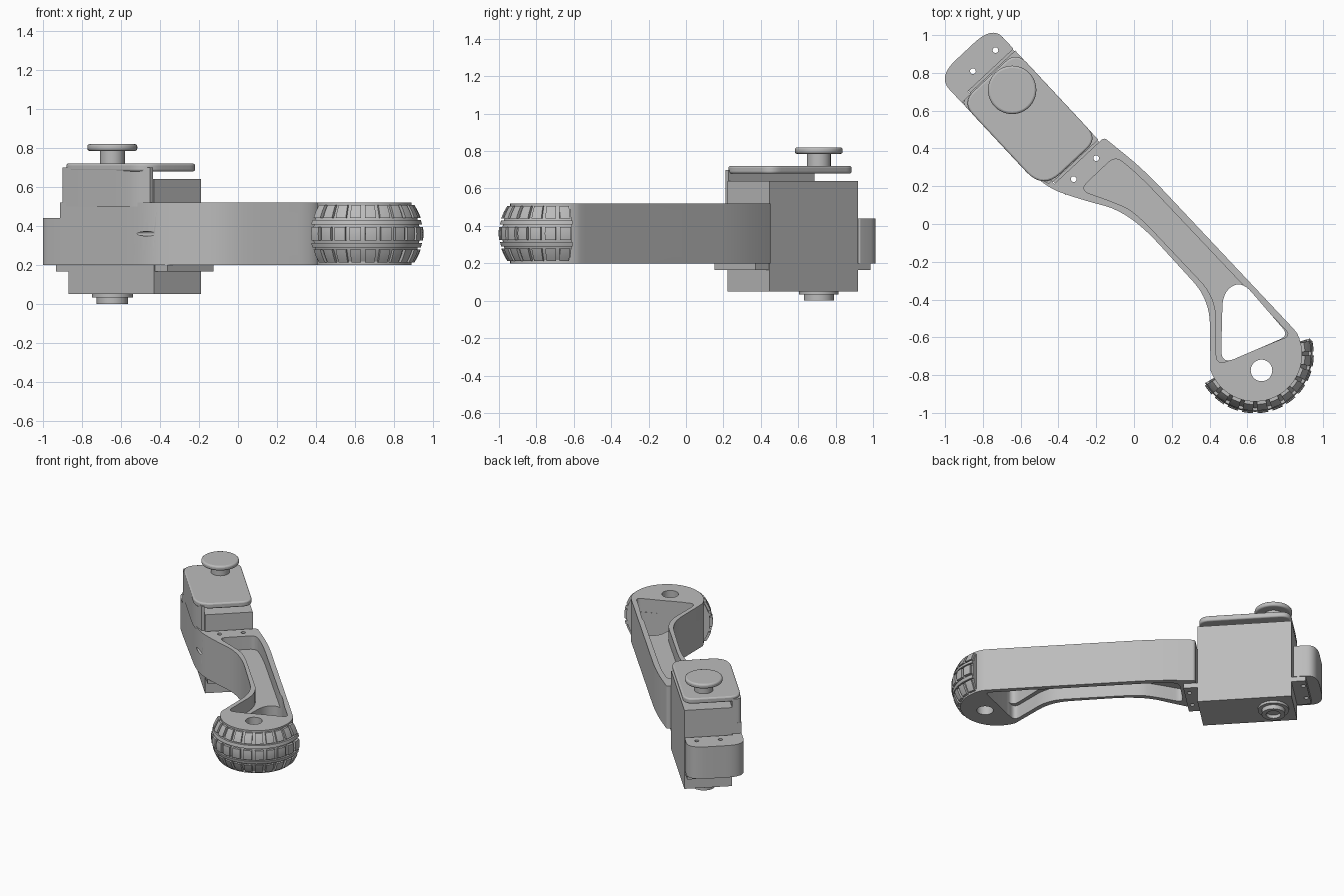
import bpy, bmesh
from math import sin, cos, pi, radians
from mathutils import Matrix, Vector

if "Cube" in bpy.data.objects:
    bpy.data.objects.remove(bpy.data.objects["Cube"])

grey = bpy.data.materials.new("plain_grey")
grey.use_nodes = True
COLOUR = (0.5, 0.5, 0.5, 1)
grey.diffuse_color = COLOUR
grey.node_tree.nodes["Principled BSDF"].inputs["Base Color"].default_value = COLOUR

# Frames: the servo is turned about z; the scoop profile runs along the arm
WORLD = Matrix.Identity(4)
SERVO = Matrix.Translation((-0.53, 0.57, 0)) @ Matrix.Rotation(radians(-47), 4, 'Z')
h = 0.5 ** 0.5
ALONG = Matrix(((h, 0, h, 0), (-h, 0, h, 0), (0, 1, 0, 0), (0, 0, 0, 1)))
LOW, HIGH = 0.2, 0.52          # arm height range
FOOT = Vector((0.64, -0.69, 0))


def rounded(points, steps=8):
    """Closed outline; a third value on a point rounds that corner."""
    out = []
    for i, p in enumerate(points):
        c = Vector(p[:2])
        if len(p) < 3:
            out.append(c)
            continue
        a = Vector(points[i - 1][:2]) - c
        b = Vector(points[(i + 1) % len(points)][:2]) - c
        a = c + a.normalized() * min(p[2], a.length * 0.49)
        b = c + b.normalized() * min(p[2], b.length * 0.49)
        for k in range(steps + 1):
            t = k / steps
            out.append(a * (1 - t) ** 2 + c * 2 * t * (1 - t) + b * t * t)
    return out


def finish(name, bm, frame=WORLD):
    bmesh.ops.recalc_face_normals(bm, faces=bm.faces)
    bm.transform(frame)
    me = bpy.data.meshes.new(name)
    bm.to_mesh(me)
    bm.free()
    me.materials.append(grey)
    ob = bpy.data.objects.new(name, me)
    bpy.context.collection.objects.link(ob)
    smooth(ob)
    return ob


def smooth(ob):
    ob.data.polygons.foreach_set("use_smooth", [True] * len(ob.data.polygons))
    ob.data.set_sharp_from_angle(angle=radians(32))


def prism(name, points, lo, hi, frame=WORLD, bevel=0):
    bm = bmesh.new()
    base = bm.faces.new([bm.verts.new((p[0], p[1], lo)) for p in rounded(points)])
    top = bmesh.ops.extrude_face_region(bm, geom=[base])["geom"]
    bmesh.ops.translate(bm, vec=(0, 0, hi - lo),
                        verts=[v for v in top if isinstance(v, bmesh.types.BMVert)])
    ob = finish(name, bm, frame)
    if bevel:
        mod = ob.modifiers.new("edge", 'BEVEL')
        mod.width, mod.segments, mod.angle_limit = bevel, 3, radians(50)
    return ob


def disc(name, x, y, r, lo, hi, frame=WORLD, bevel=0):
    ring = [(x + r * cos(k * pi / 24), y + r * sin(k * pi / 24)) for k in range(48)]
    return prism(name, ring, lo, hi, frame, bevel)


def box(name, u0, u1, v0, v1, lo, hi):
    return prism(name, [(u0, v0), (u1, v0), (u1, v1), (u0, v1)], lo, hi, SERVO)


def cut(ob, cutters):
    for c in cutters:
        c.hide_render = True
        mod = ob.modifiers.new("cut", 'BOOLEAN')
        mod.operation, mod.solver, mod.object = 'DIFFERENCE', 'EXACT', c
    bpy.context.view_layer.update()
    me = bpy.data.meshes.new_from_object(ob.evaluated_get(bpy.context.evaluated_depsgraph_get()))
    ob.modifiers.clear()
    ob.data = me
    smooth(ob)


def servo_xy(u, v, *r):
    p = SERVO @ Vector((u, v, 0))
    return (p.x, p.y, *r)


# Arm: end face, back edge, round foot, front edge, then the wall beside the servo
foot_arc = [(FOOT.x + 0.25 * cos(radians(a)), FOOT.y + 0.25 * sin(radians(a)))
            for a in range(26, -161, -6)]
arm = prism("arm", [
    servo_xy(0.335, 0.195, 0.02), (0.05, 0.29, 0.15), (0.845, -0.555, 0.03), *foot_arc,
    (0.4, -0.4, 0.13), (-0.02, 0.06, 0.22), (-0.3, 0.135, 0.1), (-0.48, 0.2, 0.17),
    servo_xy(-0.315, -0.23), servo_xy(-0.315, -0.165), servo_xy(0.335, -0.165)], LOW, HIGH)

pocket = [(-0.1, 0.36, 0.05), (-0.29, 0.18, 0.06), (-0.09, 0.11, 0.1), (0.01, 0.06, 0.15),
          (0.435, -0.39, 0.12), (0.435, -0.75, 0.06), (0.83, -0.59, 0.04), (0.03, 0.255, 0.15)]
window = [(0.47, -0.36, 0.08), (0.57, -0.3, 0.08), (0.82, -0.59, 0.05), (0.46, -0.745, 0.08)]
scoop = [(-0.4, 0.521), (-0.2, 0.521, 0.2), (0.58, 0.452, 0.2), (0.8, 0.521, 0.05),
         (0.9, 0.521), (0.9, 0.7), (-0.4, 0.7)]
scoop_under = [(p[0], LOW + HIGH - p[1], *p[2:]) for p in scoop]
screws = [disc("screw_cutter", u, v, 0.015, 0.1, 0.6, SERVO)
          for u in (-0.395, 0.387) for v in (-0.073, 0.09)]
cable_hole = disc("cable_cutter", -0.2, 0.36, 0.012, 0.2, 0.5,
                  SERVO @ Matrix(((0, 0, 1, 0), (1, 0, 0, 0), (0, 1, 0, 0), (0, 0, 0, 1))))
arm_cutters = [
    prism("pocket_cutter", pocket, 0.42, 0.8), prism("under_pocket_cutter", pocket, 0, 0.3),
    prism("window_cutter", window, 0, 0.8), disc("foot_hole_cutter", 0.675, -0.775, 0.057, 0, 0.8),
    prism("scoop_cutter", scoop, -1, 1, ALONG),
    prism("under_scoop_cutter", scoop_under, -1, 1, ALONG), cable_hole]
cut(arm, arm_cutters + screws)

# Rear mounting tab
tab = prism("rear_tab", [
    (-0.335, 0.165, 0.01), (-0.335, -0.165), (-0.314, -0.165), (-0.314, -0.23),
    (-0.5, -0.23, 0.13), (-0.5, 0.165, 0.13)], LOW, 0.44, SERVO)

# Servo with ears, bottom bearing
box("servo_body", -0.3225, 0.3225, -0.164, 0.165, 0.05, 0.64)
ears = box("servo_ears", -0.42, 0.42, -0.16, 0.16, 0.165, LOW)
for part in (tab, ears):
    cut(part, screws)
for c in arm_cutters + screws:
    bpy.data.objects.remove(c)

PIVOT = (-0.645, 0.71)
disc("bearing_flange", *PIVOT, 0.105, 0.032, 0.052)
bearing = disc("bearing_ring", *PIVOT, 0.08, 0, 0.04)
bore = disc("bore_cutter", *PIVOT, 0.05, -0.1, 0.025)
cut(bearing, [bore])
bpy.data.objects.remove(bore)

# Cover: side wall and top plate, with the knob above
prism("cover_wall", [(-0.315, -0.165), (0.315, -0.165), (0.315, -0.187), (0.2, -0.229, 0.1),
                     (-0.315, -0.229, 0.03)], 0.5, 0.7, SERVO)
prism("cover_plate", [(-0.315, -0.23, 0.09), (0.318, -0.23, 0.13), (0.318, 0.166, 0.08),
                      (-0.315, 0.166, 0.08)], 0.68, 0.72, SERVO, 0.01)
disc("knob_stem", *PIVOT, 0.064, 0.71, 0.79)
disc("knob_disc", *PIVOT, 0.128, 0.785, 0.82, bevel=0.012)


# Foot tread: a bulging band with ribs and three rows of blocks
def bulge(z):
    return 0.312 - 0.055 * ((z - 0.36) / 0.16) ** 2


def sweep(bm, lo, hi, a0, a1, n, sink=0.0, inner=0.235, levels=4):
    zs = [lo + (hi - lo) * k / levels for k in range(levels + 1)]
    profile = [(inner, lo)] + [(bulge(z) - sink, z) for z in zs] + [(inner, hi)]
    rings = []
    for k in range(n + 1):
        a = radians(a0 + (a1 - a0) * k / n)
        rings.append([bm.verts.new((FOOT.x + r * cos(a), FOOT.y + r * sin(a), z))
                      for r, z in profile])
    m = len(profile)
    for p, q in zip(rings, rings[1:]):
        for j in range(m):
            bm.faces.new((p[j], p[(j + 1) % m], q[(j + 1) % m], q[j]))
    bm.faces.new(rings[0])
    bm.faces.new(rings[-1])


START, END, COUNT = -150, 16, 11
band = bmesh.new()
sweep(band, LOW, HIGH, START, END, 44, sink=0.018, levels=12)
finish("tread_band", band)
ribs = bmesh.new()
for z in (0.29, 0.407):
    sweep(ribs, z, z + 0.023, START, END, 44, sink=0.003)
finish("tread_ribs", ribs)
blocks = bmesh.new()
step = (END - START) / COUNT
for lo, hi in ((0.213, 0.28), (0.325, 0.395), (0.44, 0.507)):
    for k in range(COUNT):
        a = START + k * step
        sweep(blocks, lo, hi, a + step * 0.14, a + step * 0.86, 3)
finish("tread_blocks", blocks)
